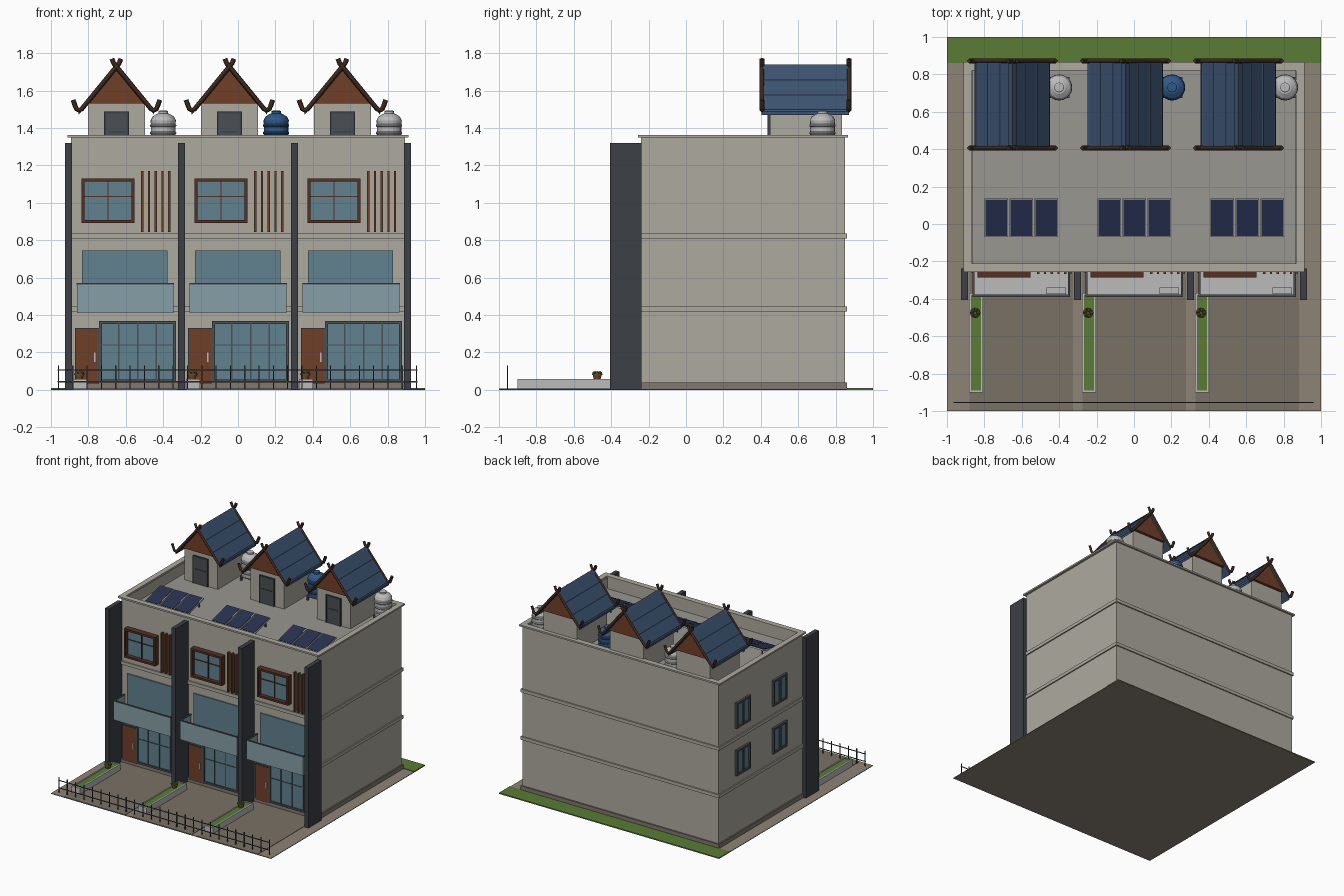
import bpy, bmesh, math
from mathutils import Matrix

if "Cube" in bpy.data.objects:
    bpy.data.objects.remove(bpy.data.objects["Cube"])

def mat(name, r, g, b):
    m = bpy.data.materials.new(name)
    m.diffuse_color = (r, g, b, 1)
    m.use_nodes = True
    m.node_tree.nodes["Principled BSDF"].inputs["Base Color"].default_value = m.diffuse_color
    return m

WALL = mat("wall", .42, .40, .35)
PLINTH = mat("plinth", .22, .19, .16)
PAVE = mat("paving", .27, .23, .18)
DRIVE = mat("driveway", .19, .165, .13)
GRASS = mat("grass", .10, .20, .035)
DARK = mat("dark_metal", .045, .05, .06)
FRAME = mat("window_frame", .07, .08, .09)
GLASS = mat("glass", .12, .22, .28)
RAILGLASS = mat("balcony_glass", .24, .35, .39)
WOOD = mat("door_wood", .16, .05, .022)
TRIM = mat("window_wood", .09, .03, .016)
BARGE = mat("barge_wood", .045, .022, .014)
ROOF = mat("roof_tile", .045, .085, .16)
NAVY = mat("solar_cell", .02, .03, .08)
DECK = mat("roof_deck", .32, .31, .28)
STEEL = mat("steel", .5, .5, .5)
BLUE = mat("blue_tank", .03, .10, .25)
CLAY = mat("clay", .16, .07, .03)

def finish(name, bm, m):
    bmesh.ops.recalc_face_normals(bm, faces=bm.faces)
    me = bpy.data.meshes.new(name)
    bm.to_mesh(me)
    bm.free()
    me.materials.append(m)
    o = bpy.data.objects.new(name, me)
    bpy.context.collection.objects.link(o)
    return o

def boxes(name, m, *bounds):
    """One object from boxes given as x0, x1, y0, y1, z0, z1."""
    bm = bmesh.new()
    for x0, x1, y0, y1, z0, z1 in bounds:
        M = Matrix.Translation(((x0+x1)/2, (y0+y1)/2, (z0+z1)/2)) @ Matrix.Diagonal((x1-x0, y1-y0, z1-z0, 1))
        bmesh.ops.create_cube(bm, size=1, matrix=M)
    return finish(name, bm, m)

def ring(x0, x1, y0, y1, z0, z1, t):
    return [(x0, x1, y0, y0+t, z0, z1), (x0, x1, y1-t, y1, z0, z1),
            (x0, x0+t, y0+t, y1-t, z0, z1), (x1-t, x1, y0+t, y1-t, z0, z1)]

def rect_frame(x0, x1, y0, y1, z0, z1, t):
    """Upright frame facing the front."""
    return [(x0, x1, y0, y1, z0, z0+t), (x0, x1, y0, y1, z1-t, z1),
            (x0, x0+t, y0, y1, z0+t, z1-t), (x1-t, x1, y0, y1, z0+t, z1-t)]

def prism(name, m, pts, y0, y1):
    """x-z profile extruded along y."""
    bm = bmesh.new()
    f = bm.faces.new([bm.verts.new((x, y0, z)) for x, z in pts])
    g = bmesh.ops.extrude_face_region(bm, geom=[f])["geom"]
    bmesh.ops.translate(bm, vec=(0, y1-y0, 0), verts=[v for v in g if isinstance(v, bmesh.types.BMVert)])
    return finish(name, bm, m)

def lathe(name, m, prof, x, y, n=20):
    bm = bmesh.new()
    rings = [[bm.verts.new((x+r*math.cos(2*math.pi*i/n), y+r*math.sin(2*math.pi*i/n), z)) for i in range(n)]
             for r, z in prof]
    for a, b in zip(rings, rings[1:]):
        for i in range(n):
            bm.faces.new((a[i], a[(i+1) % n], b[(i+1) % n], b[i]))
    bm.faces.new(rings[0])
    bm.faces.new(rings[-1])
    return finish(name, bm, m)

def barge(name, paths):
    cu = bpy.data.curves.new(name, 'CURVE')
    cu.dimensions = '3D'
    cu.bevel_depth = .013
    cu.bevel_resolution = 0
    cu.use_fill_caps = True
    for p in paths:
        s = cu.splines.new('POLY')
        s.points.add(len(p)-1)
        for q, c in zip(s.points, p):
            q.co = (*c, 1)
    cu.materials.append(BARGE)
    bpy.context.collection.objects.link(bpy.data.objects.new(name, cu))

# Site
boxes("ground", PAVE, (-1, 1, -1, 1, 0, .005))
boxes("back_lawn", GRASS, (-1, 1, .86, 1, .003, .009))

# Building shell
F, B, W, D = -.24, .85, .892, 1.26
boxes("main_block", WALL, (-W, W, F, B, .004, D-.004))
boxes("roof_deck", DECK, (-W+.02, W-.02, F+.02, B-.02, D-.01, D))
boxes("parapet", WALL, *ring(-W, W, F, B, D-.004, 1.35, .028))
boxes("parapet_coping", WALL, *ring(-.912, .912, -.257, .865, 1.35, 1.363, .045))
boxes("plinth", PLINTH, (-.902, .902, -.25, .862, .004, .04))
for z in (.418, .808):
    boxes("floor_band", WALL, (-.902, .902, -.25, .86, z, z+.027))
for i in range(4):
    x = -.906 + .604*i
    boxes("party_fin", DARK, (x-.018, x+.018, -.405, F+.002, .004, 1.32))

# Side windows on the left wall
for y in (.07, .545):
    for z in (.62, 1.01):
        y0, y1, z0, z1 = y-.09, y+.09, z-.105, z+.105
        boxes("side_window_frame", FRAME, (-.91, -W, y0, y1, z0, z0+.015), (-.91, -W, y0, y1, z1-.015, z1),
              *[(-.91, -W, c-.0075, c+.0075, z0, z1) for c in (y0+.0075, y, y1-.0075)])
        boxes("side_window_glass", GLASS, (-.899, -W+.002, y0+.01, y1-.01, z0+.01, z1-.01))

# Repeated house units
for u in range(3):
    c = -.604 + .604*u
    # Ground floor
    boxes("driveway", DRIVE, (c-.275, c+.278, -1, -.25, .003, .008))
    boxes("front_door", WOOD, (c-.262, c-.145, -.262, F, .035, .322))
    boxes("front_door_frame", FRAME, *rect_frame(c-.268, c-.139, -.258, F, .03, .33, .009))
    boxes("door_handle", STEEL, (c-.165, c-.158, -.27, -.26, .15, .2))
    boxes("shopfront_glass", GLASS, (c-.13, c+.262, -.254, F, .045, .357))
    boxes("shopfront_frame", FRAME, *rect_frame(c-.139, c+.272, -.265, F, .04, .367, .015),
          *[(c+x-.004, c+x+.004, -.26, F, .05, .36) for x in (-.034, .067, .168)],
          (c-.13, c+.262, -.258, F, .237, .243))
    # Middle floor balcony
    boxes("balcony_slab", STEEL, (c-.256, c+.258, -.385, F, .41, .44))
    boxes("balcony_glass", RAILGLASS, (c-.258, c+.26, -.387, -.379, .412, .565),
          (c-.258, c-.25, -.379, -.25, .412, .565), (c+.252, c+.26, -.379, -.25, .412, .565))
    boxes("balcony_rail", FRAME, (c-.26, c+.262, -.389, -.377, .563, .571),
          (c-.26, c-.248, -.377, -.25, .563, .571), (c+.25, c+.262, -.377, -.25, .563, .571))
    boxes("balcony_window", GLASS, (c-.23, c+.226, -.25, F, .44, .745))
    boxes("air_unit", STEEL, (c+.137, c+.24, -.375, -.34, .44, .52))
    # Upper floor window and slats
    boxes("upper_window_frame", TRIM, *rect_frame(c-.232, c+.05, -.287, F, .893, 1.13, .016),
          (c-.094, c-.088, -.262, F, .9, 1.12), (c-.22, c+.04, -.26, F, 1.03, 1.036))
    boxes("upper_window_glass", GLASS, (c-.22, c+.04, -.254, F, .9, 1.12))
    boxes("timber_slats", WOOD, *[(c+.092+.036*k-.006, c+.092+.036*k+.006, -.268, F, .845, 1.17) for k in range(5)])

    # Planter and pot
    boxes("planter_wall", STEEL, *ring(c-.278, c-.203, -.9, -.37, .004, .058, .01))
    boxes("planter_grass", GRASS, (c-.268, c-.213, -.89, -.38, .004, .054))
    lathe("plant_pot", CLAY, [(.017, .052), (.024, .08), (.028, .08), (.028, .088), (.022, .088), (.02, .078)], c-.245, -.475, 12)
    bm = bmesh.new()
    for k in range(5):
        a = k*2*math.pi/5
        bmesh.ops.create_icosphere(bm, subdivisions=1, radius=.011,
                                   matrix=Matrix.Translation((c-.245+.017*math.cos(a), -.475+.017*math.sin(a), .089)))
    finish("pot_plant", bm, GRASS)

    # Roof stair house with gable roof
    s = c - .046
    prism("stair_house", WALL, [(s-.152, D), (s+.152, D), (s+.152, 1.53), (s, 1.71), (s-.152, 1.53)], .448, .834)
    boxes("stair_door", FRAME, (s-.058, s+.058, .44, .45, D, 1.478))
    boxes("stair_door_frame", DARK, (s-.067, s-.057, .436, .45, D, 1.487), (s+.057, s+.067, .436, .45, D, 1.487),
          (s-.057, s+.057, .436, .45, 1.476, 1.487), (s-.045, s+.045, .437, .45, 1.375, 1.383))
    for y in (.425, .834):
        prism("gable_panel", WOOD, [(s-.165, 1.53), (s+.165, 1.53), (s, 1.72)], y, y+.023)
    for d in (-1, 1):
        prism("roof_slope", ROOF, [(s, 1.732), (s+d*.202, 1.488), (s+d*.202, 1.47), (s, 1.712)], .405, .872)
        # Tile laps
        for t in (.33, .66, .97):
            x, z = s+d*.202*t, 1.732-.244*t
            prism("tile_lap", ROOF, [(x-d*.008, z+.008), (x, z+.004), (x+d*.004, z-.007), (x-d*.004, z)], .412, .865)
    prism("ridge_cap", ROOF, [(s-.022, 1.714), (s, 1.74), (s+.022, 1.714)], .41, .867)
    barge("bargeboards", [[(s+d*x, y, z) for x, z in
          ((-.024, 1.77), (-.014, 1.745), (0, 1.728), (.185, 1.502), (.2, 1.494), (.214, 1.502), (.222, 1.522), (.232, 1.55))]
          for y in (.406, .872) for d in (-1, 1)])

    # Water tank on stand
    tx, ty = c+.204, .73
    boxes("tank_stand", FRAME, (tx-.055, tx+.055, ty-.055, ty+.055, 1.288, 1.3),
          *[(tx+i*.048-.007, tx+i*.048+.007, ty+j*.048-.007, ty+j*.048+.007, D, 1.288) for i in (-1, 1) for j in (-1, 1)])
    prof = [(.064, 1.3)]
    for z in (1.325, 1.365, 1.405):
        prof += [(.066, z), (.07, z+.005), (.07, z+.011), (.066, z+.016)]
    prof += [(.068, 1.44), (.058, 1.46), (.035, 1.475), (.026, 1.477), (.026, 1.489), (.02, 1.492)]
    lathe("water_tank", BLUE if u == 1 else STEEL, prof, tx, ty)

    # Solar panels
    for k in range(3):
        M = Matrix.Translation((c-.133+.134*k, .033, 1.305)) @ Matrix.Rotation(math.radians(15), 4, 'X')
        boxes("solar_frame", STEEL, (-.063, .063, -.106, .106, -.008, .003)).matrix_world = M
        boxes("solar_cells", NAVY, (-.058, .058, -.1, .1, 0, .006)).matrix_world = M
    boxes("solar_rack", FRAME, *[(c+x-.005, c+x+.005, .11, .12, D, 1.322) for x in (-.17, 0, .17)])

# Front fence
N = 26
boxes("fence", DARK, *[(x-.003, x+.003, -.958, -.952, .005, .13) for x in [-.96+1.915*i/(N-1) for i in range(N)]],
      *[(-.965, .96, -.957, -.953, z, z+.006) for z in (.04, .102)])
